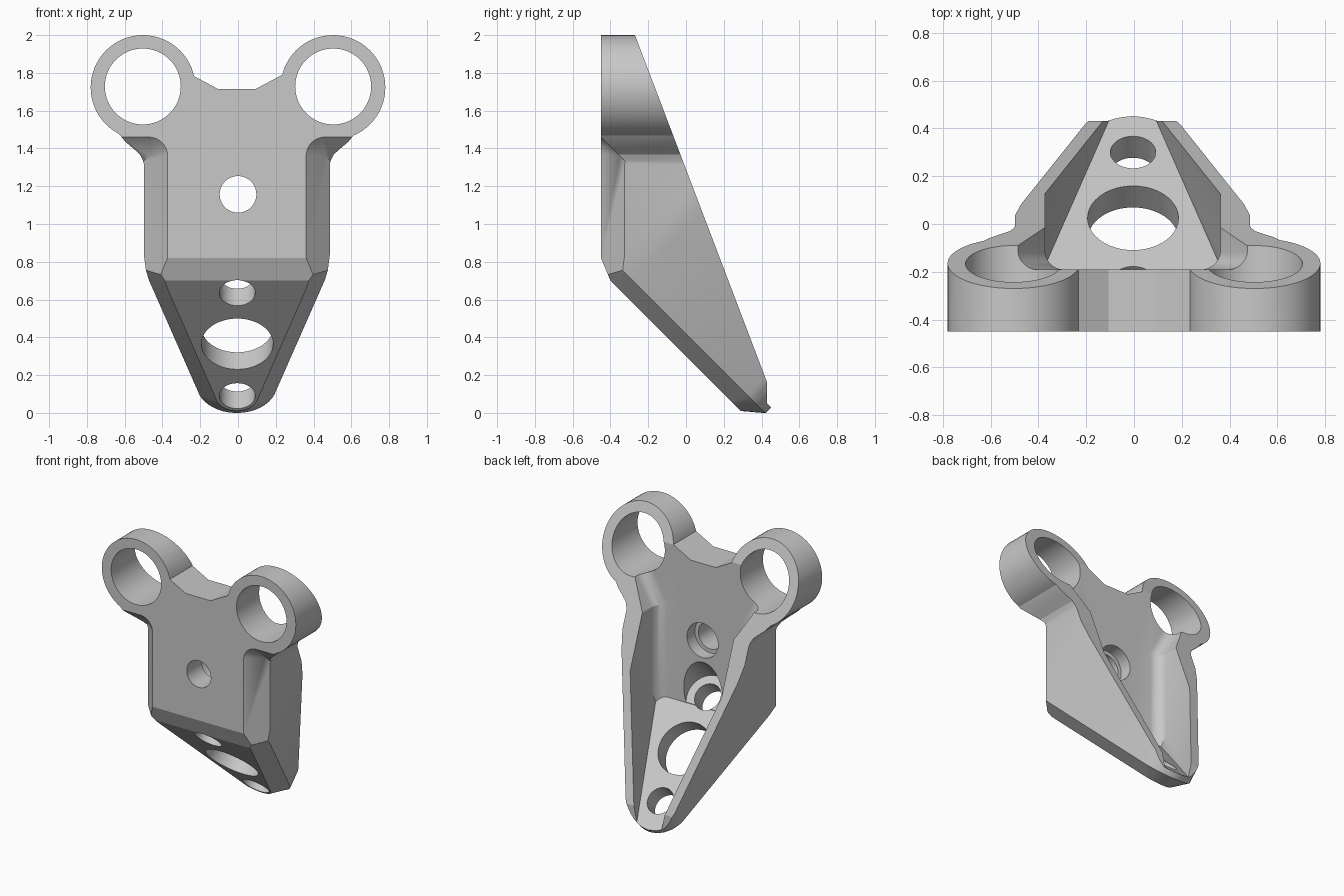
import bpy, bmesh
from math import sin, cos, pi, radians
from mathutils import Vector, Matrix

if "Cube" in bpy.data.objects:
    bpy.data.objects.remove(bpy.data.objects["Cube"])

grey = bpy.data.materials.new("plain grey")
grey.use_nodes = True
colour = (0.58, 0.58, 0.58, 1)
grey.diffuse_color = colour
grey.node_tree.nodes["Principled BSDF"].inputs["Base Color"].default_value = colour

SHIFT = -0.006                               # the body sits a touch off centre
UP = Vector((0, 1, 1)).normalized()          # square to the sloping floor
ALONG = Vector((0, -1, 1)).normalized()      # up the sloping floor
SIDES = (-1, 1)
TAPER = -17.3


def finish(name, bm, shift=0):
    bmesh.ops.recalc_face_normals(bm, faces=bm.faces)
    bmesh.ops.translate(bm, verts=bm.verts, vec=(shift, 0, 0))
    mesh = bpy.data.meshes.new(name)
    bm.to_mesh(mesh)
    bm.free()
    mesh.materials.append(grey)
    obj = bpy.data.objects.new(name, mesh)
    bpy.context.collection.objects.link(obj)
    return obj


def convex(name, planes, shift=0):
    """Solid where normal . p <= d for every plane, within a large block."""
    cuts = []
    for i in range(3):
        for s in SIDES:
            cuts.append((Vector([s * (i == k) for k in range(3)]), 2.5))
    for n, d in planes:
        n = Vector(n)
        cuts.append((n.normalized(), d / n.length))
    bm = bmesh.new()
    for i, (a, da) in enumerate(cuts):
        for j, (b, db) in enumerate(cuts[:i]):
            ab = a.cross(b)
            for c, dc in cuts[:j]:
                det = ab.dot(c)
                if abs(det) < 1e-5:
                    continue
                p = (da * b.cross(c) + db * c.cross(a) + dc * ab) / det
                if all(n.dot(p) <= d + 1e-5 for n, d in cuts):
                    bm.verts.new([round(v, 5) for v in p])
    bmesh.ops.remove_doubles(bm, verts=bm.verts, dist=0.0002)
    bmesh.ops.convex_hull(bm, input=bm.verts)
    bmesh.ops.delete(bm, geom=[v for v in bm.verts if not v.link_faces], context="VERTS")
    bmesh.ops.dissolve_limit(bm, angle_limit=0.005, verts=bm.verts, edges=bm.edges)
    return finish(name, bm, shift)


def cylinder(name, start, axis, r, t0, t1):
    axis = Vector(axis).normalized()
    centre = Vector(start) + axis * (t0 + t1) / 2
    turn = axis.to_track_quat("Z", "Y").to_matrix().to_4x4()
    bm = bmesh.new()
    bmesh.ops.create_cone(bm, cap_ends=True, segments=64, radius1=r, radius2=r,
                          depth=t1 - t0, matrix=Matrix.Translation(centre) @ turn)
    return finish(name, bm)


def prism(name, outline, y0, y1, shift=0):
    bm = bmesh.new()
    face = bm.faces.new([bm.verts.new((x, y0, z)) for x, z in outline])
    out = bmesh.ops.extrude_face_region(bm, geom=[face])
    bmesh.ops.translate(bm, vec=(0, y1 - y0, 0),
                        verts=[v for v in out["geom"] if isinstance(v, bmesh.types.BMVert)])
    # the extrusion keeps its first face, so the solid is closed
    return finish(name, bm, shift)


def combine(obj, tool, operation):
    mod = obj.modifiers.new("bool", "BOOLEAN")
    mod.operation, mod.object, mod.solver = operation, tool, "EXACT"
    dep = bpy.context.evaluated_depsgraph_get()
    mesh = bpy.data.meshes.new_from_object(obj.evaluated_get(dep))
    obj.modifiers.clear()
    obj.data = mesh
    bpy.data.objects.remove(tool)


def slope_wall(s, angle, dist):
    """Wall square to the sloping floor, tangent to the rounded tip."""
    a = radians(angle)
    return Vector((s * cos(a), 0, 0)) + ALONG * sin(a), dist - 0.085 * sin(a)


def fillet_walls(s, m, d, r=0.08, back=-0.19, steps=8):
    """Wall m . p <= d rounded into the back face of the plate."""
    planes = []
    for i in range(steps):
        t = pi / 2 * i / steps
        n = Vector((s * m[0], 0, m[1])) * cos(t) - Vector((0, 1, 0)) * sin(t)
        planes.append((n, (d - r) * cos(t) - (back + r) * sin(t) + r))
    return planes


# Lower body: tapering block with a rounded, chamfered tip
planes = [((0, -1, 0), 0.62), ((0, 0, 1), 1.32), ((0, -1, -1), -0.3),
          ((0, -0.12, -0.05), 0.013)]
walls = [(TAPER - (90 + TAPER) * i / 9, 0.212) for i in range(9)]
walls += [(-12, 0.293), (-6, 0.395)]
for s in SIDES:
    planes.append(((s, 0, 0), 0.492))
    for angle, dist in walls:
        m, d = slope_wall(s, angle, dist)
        planes += [(m, d), (m - 1.18 * UP, d - 1.18 * 0.297)]
body = convex("bracket_body", planes, SHIFT)

# Upper web that flares out to the rings
half = [(0.1, 1.715), (0.24, 1.79), (0.5, 1.73), (0.625, 1.478), (0.59, 1.435),
        (0.545, 1.397), (0.512, 1.367), (0.497, 1.335), (0.48, 1.27), (0.4, 1.24)]
outline = half + [(-x, z) for x, z in reversed(half)]
combine(body, prism("web", outline, -0.6, 0.5, SHIFT), "UNION")

# Rings
for s in SIDES:
    combine(body, cylinder("ring", (s * 0.503, 0, 1.723), (0, 1, 0), 0.277, -0.58, 0.52), "UNION")

# Flat front, slanted back and flat foot
combine(body, convex("envelope", [((0, -1, 0), 0.45), ((0, 0, -1), 0),
                                  ((0, 1.84, 0.7), 0.9032)]), "INTERSECT")

# Hollow back, straight below and flared above into the ring bores
inside = [((0, -1, -1), -0.48), ((0, -1, 0), 0.19)]
flare = [((0, -1, 0), 0.19)]
for s in SIDES:
    inside += fillet_walls(s, (1, 0), 0.367) + [slope_wall(s, TAPER, 0.15)]
    flare += fillet_walls(s, (0.87, -0.493), -0.336)
combine(body, convex("hollow", inside, SHIFT), "DIFFERENCE")
combine(body, convex("hollow_flare", flare, SHIFT), "DIFFERENCE")
combine(body, convex("wall_end", [((0, -1, 0), -0.43), ((0, -1, -1), -0.481)]), "DIFFERENCE")

# Chamfers on the front corners, curving out under the rings
for s in SIDES:
    cuts = [((0, 0, -1), -0.4)]
    for i in range(9):
        t = pi / 2 * i / 8
        cuts.append(((-s * cos(t), 1, sin(t)), 1.36 * sin(t) - 0.467 * cos(t) - 0.35))
    combine(body, convex("front_chamfer", cuts, SHIFT), "DIFFERENCE")

# Ring bores and plate hole with counterbore
for s in SIDES:
    combine(body, cylinder("bore", (s * 0.504, 0, 1.728), (0, 1, 0), 0.201, -0.8, 0.6), "DIFFERENCE")
combine(body, cylinder("plate_hole", (0, 0, 1.157), (0, 1, 0), 0.097, -0.8, 0.3), "DIFFERENCE")
combine(body, cylinder("counterbore", (0, 0, 1.157), (0, 1, 0), 0.125, -0.28, 0), "DIFFERENCE")

# Holes through the sloping floor, the top one with a clearance pocket
for w, r in ((-0.12, 0.095), (0.43, 0.19), (0.97, 0.095)):
    start = (-0.004, 0.15 - w / 2, 0.15 + w / 2)
    combine(body, cylinder("floor_hole", start, UP, r, -0.3, 0.4), "DIFFERENCE")
combine(body, cylinder("clearance", start, UP, 0.155, 0.13, 0.5), "DIFFERENCE")

bpy.ops.object.select_all(action="DESELECT")
body.select_set(True)
bpy.context.view_layer.objects.active = body
bpy.ops.object.shade_smooth_by_angle(angle=radians(20))
